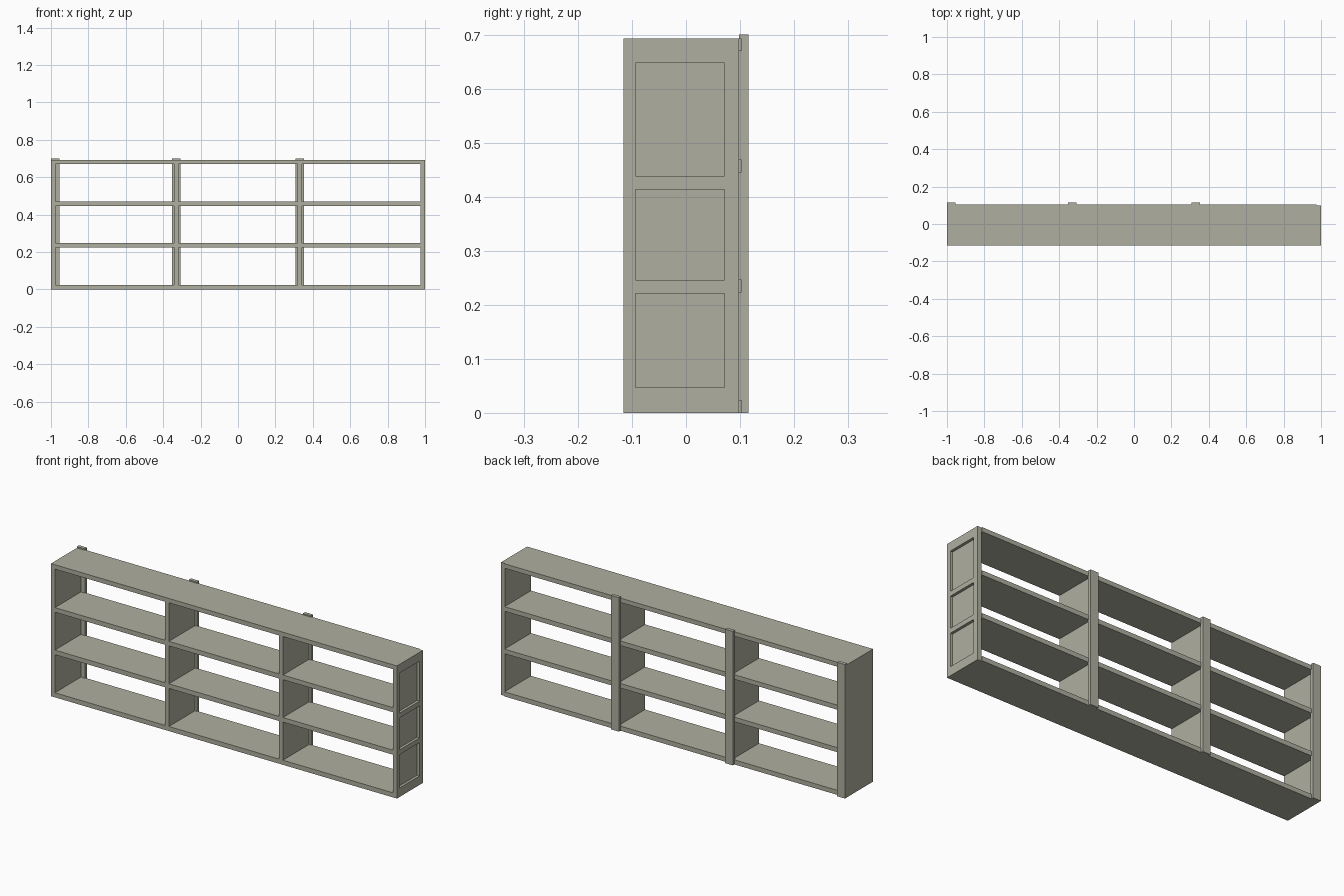
import bpy, bmesh
from mathutils import Vector

if "Cube" in bpy.data.objects:
    bpy.data.objects.remove(bpy.data.objects["Cube"])

mat = bpy.data.materials.new("olive_grey_paint")
mat.diffuse_color = (0.43, 0.43, 0.35, 1)
mat.use_nodes = True
mat.node_tree.nodes["Principled BSDF"].inputs["Base Color"].default_value = mat.diffuse_color


def box(name, x, y, z):
    """Box from (min, max) ranges on each axis."""
    bm = bmesh.new()
    bmesh.ops.create_cube(bm, size=1)
    for v in bm.verts:
        v.co = Vector([r[0] if c < 0 else r[1] for c, r in zip(v.co, (x, y, z))])
    me = bpy.data.meshes.new(name)
    bm.to_mesh(me)
    bm.free()
    me.materials.append(mat)
    ob = bpy.data.objects.new(name, me)
    bpy.context.collection.objects.link(ob)
    return ob


T = 0.023                      # board thickness
FRONT, BACK = -0.116, 0.116
PANEL_BACK, SHELF_BACK = 0.098, 0.103
BODY_TOP, TOP = 0.693, 0.70
shelf_z = [(0, 0.024), (0.223, 0.247), (0.445, 0.469), (0.670, BODY_TOP)]
divider_x = (-0.3295, 0.3295)

# end boards
box("left_end", (-1, -1 + T), (FRONT, PANEL_BACK), (0, BODY_TOP))
right_end = box("right_end", (1 - T, 1), (FRONT, PANEL_BACK), (0, BODY_TOP))

# three sunk panels in the outer face of the right end
for lo, hi in ((0.047, 0.221), (0.246, 0.413), (0.438, 0.647)):
    cutter = box("panel_cutter", (0.986, 1.05), (-0.093, 0.071), (lo, hi))
    cutter.hide_render = True
    mod = right_end.modifiers.new("sunk_panel", 'BOOLEAN')
    mod.operation, mod.solver, mod.object = 'DIFFERENCE', 'EXACT', cutter
    bpy.context.view_layer.objects.active = right_end
    bpy.ops.object.modifier_apply(modifier=mod.name)
    bpy.data.objects.remove(cutter)

# shelves, bottom to top
for i, z in enumerate(shelf_z):
    box(f"shelf_{i}", (-1 + T, 1 - T), (FRONT, SHELF_BACK), z)

# upright dividers between the shelves
for x in divider_x:
    for low, high in zip(shelf_z, shelf_z[1:]):
        box("divider", (x - T / 2, x + T / 2), (FRONT, PANEL_BACK), (low[1], high[0]))

# rear battens, slightly taller than the body
for x in (-1 + T,) + divider_x:
    box("rear_batten", (x - T, x + T), (PANEL_BACK, BACK), (0, TOP))
